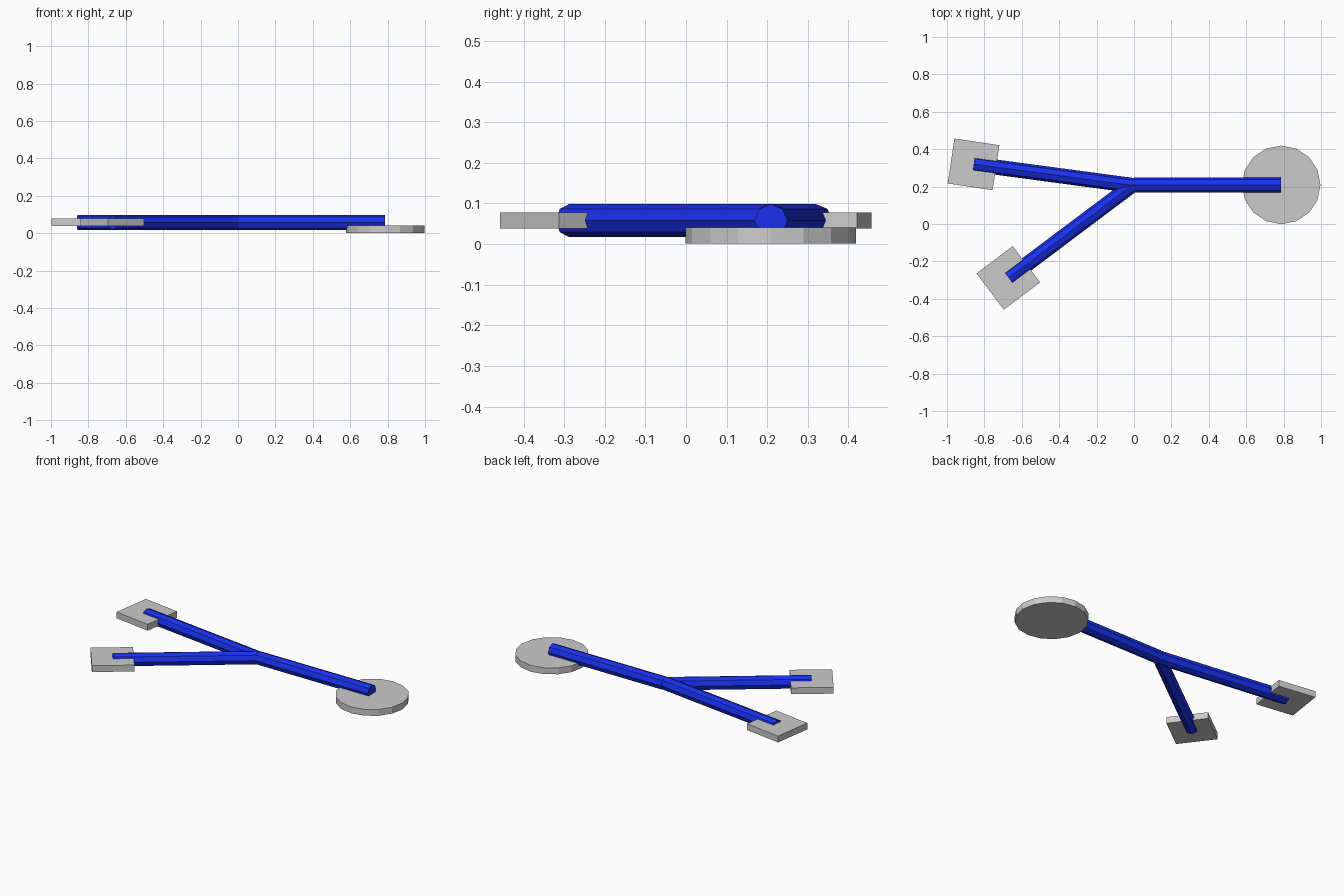
import bpy, math
from mathutils import Vector

if "Cube" in bpy.data.objects:
    bpy.data.objects.remove(bpy.data.objects["Cube"])

blue = bpy.data.materials.new("blue")
blue.diffuse_color = (0.01, 0.03, 0.85, 1)
blue.use_nodes = True
blue.node_tree.nodes["Principled BSDF"].inputs["Base Color"].default_value = blue.diffuse_color
ROD_Z = 0.058


def rod(name, start, end, radius=0.0405):
    # Octagonal bar lying flat between two plan points
    a, b = Vector((*start, ROD_Z)), Vector((*end, ROD_Z))
    d = b - a
    bpy.ops.mesh.primitive_cylinder_add(
        vertices=8, radius=radius, depth=d.length, location=(a + b) / 2,
        rotation=(0, math.pi / 2, math.atan2(d.y, d.x)))
    ob = bpy.context.object
    ob.name = name
    ob.data.materials.append(blue)


def pad(name, centre, angle, size=0.243):
    # Square foot plate centred on a rod end
    bpy.ops.mesh.primitive_cube_add(size=1, location=(*centre, ROD_Z),
                                    rotation=(0, 0, math.radians(angle)))
    ob = bpy.context.object
    ob.name = name
    ob.scale = (size, size, 0.04)


# Round base under the main arm
bpy.ops.mesh.primitive_cylinder_add(vertices=16, radius=0.21, depth=0.04,
                                    location=(0.787, 0.209, 0.021))
bpy.context.object.name = "round_base"

# Y-shaped arms
rod("main_arm", (0, 0.209), (0.785, 0.209))
rod("back_arm", (0, 0.205), (-0.857, 0.32))
rod("front_arm", (0, 0.215), (-0.67, -0.288))

# Square pads
pad("back_pad", (-0.858, 0.319), -8.5)
pad("front_pad", (-0.672, -0.288), 36.9)
